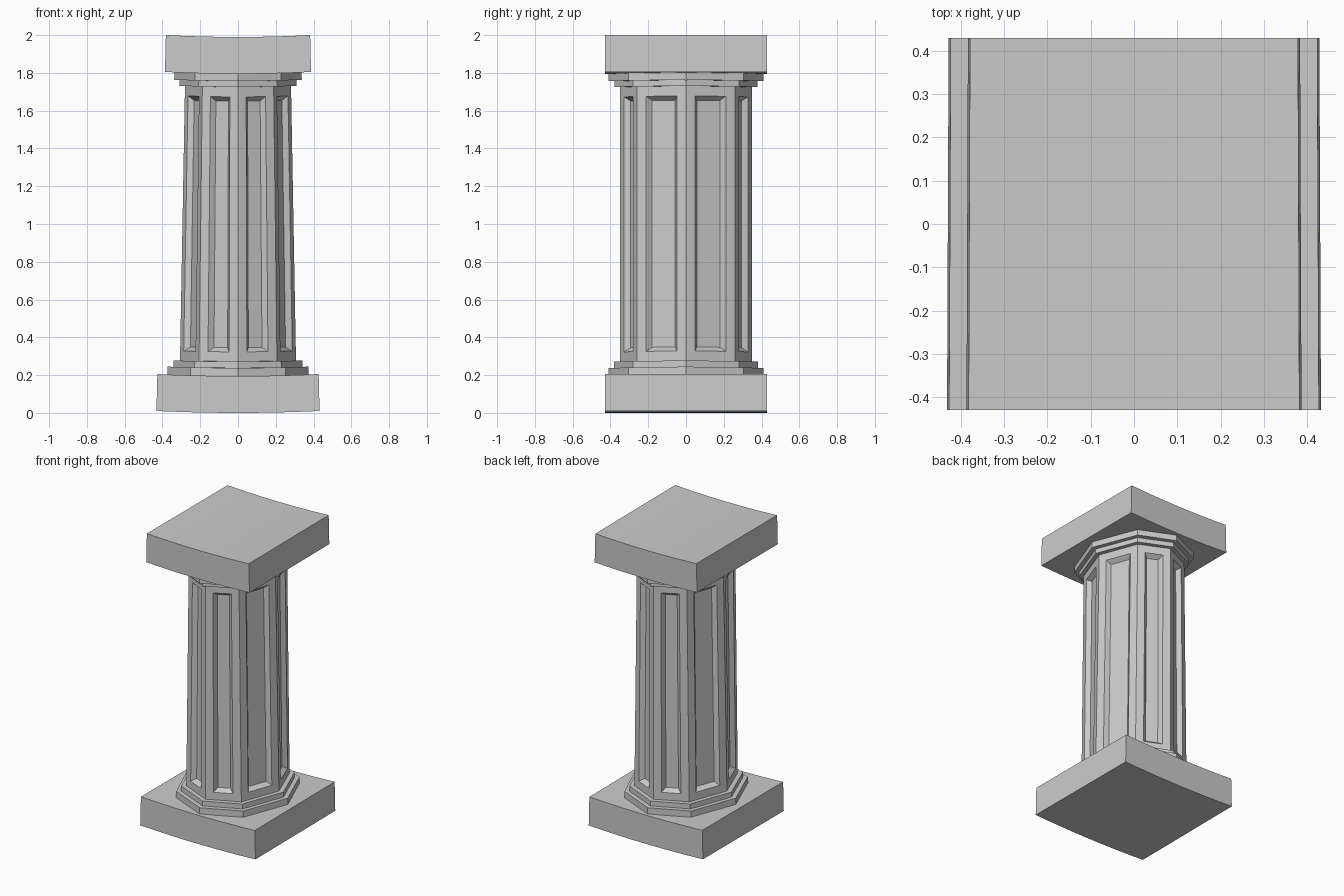
import bpy, bmesh

if "Cube" in bpy.data.objects:
    bpy.data.objects.remove(bpy.data.objects["Cube"])


def finish(bm, name):
    # Gentle taper along x and slight sag through the middle
    for v in bm.verts:
        x, y, z = v.co
        v.co.x = x * (1 - 0.058 * z) * (1 - 0.01 * y)
        v.co.z = z + 0.055 * x * x
    bmesh.ops.recalc_face_normals(bm, faces=bm.faces)
    mesh = bpy.data.meshes.new(name)
    bm.to_mesh(mesh)
    bm.free()
    obj = bpy.data.objects.new(name, mesh)
    bpy.context.collection.objects.link(obj)


def extrude_outline(outline, z0, z1):
    bm = bmesh.new()
    low = [bm.verts.new((x, y, z0)) for x, y in outline]
    high = [bm.verts.new((x, y, z1)) for x, y in outline]
    bm.faces.new(low[::-1])
    bm.faces.new(high)
    n = len(outline)
    sides = [bm.faces.new((low[i], low[(i + 1) % n], high[(i + 1) % n], high[i]))
             for i in range(n)]
    bm.normal_update()
    return bm, sides


def octagon(rx, ry):
    a, b = 0.67 * rx, 0.74 * ry
    return [(rx, 0), (a, b), (0, ry), (-a, b), (-rx, 0), (-a, -b), (0, -ry), (a, -b)]


def slab(name, z0, z1, r=0.43):
    # Square block, divided along x so it can follow the sag
    bm, _ = extrude_outline([(-r, -r), (r, -r), (r, r), (-r, r)], z0, z1)
    for i in range(1, 10):
        bmesh.ops.bisect_plane(bm, geom=bm.verts[:] + bm.edges[:] + bm.faces[:],
                               plane_co=(-r + 2 * r * i / 10, 0, 0), plane_no=(1, 0, 0))
    finish(bm, name)


# Square base and cap
slab("base_plinth", 0.0, 0.195)
slab("top_plinth", 1.795, 1.99)

# Stepped octagonal mouldings
for name, rx, ry, z0, z1 in (
        ("lower_moulding_wide", 0.378, 0.41, 0.19, 0.237),
        ("lower_moulding_narrow", 0.346, 0.38, 0.237, 0.271),
        ("upper_moulding_narrow", 0.344, 0.378, 1.725, 1.756),
        ("upper_moulding_wide", 0.376, 0.41, 1.756, 1.797)):
    bm, _ = extrude_outline(octagon(rx, ry), z0, z1)
    finish(bm, name)

# Octagonal shaft with recessed panels
bm, sides = extrude_outline(octagon(0.312, 0.35), 0.271, 1.725)
bmesh.ops.inset_individual(bm, faces=sides, thickness=0.052, use_even_offset=True)
bmesh.ops.inset_individual(bm, faces=sides, thickness=0.022, depth=-0.03,
                           use_even_offset=True)
finish(bm, "shaft")
